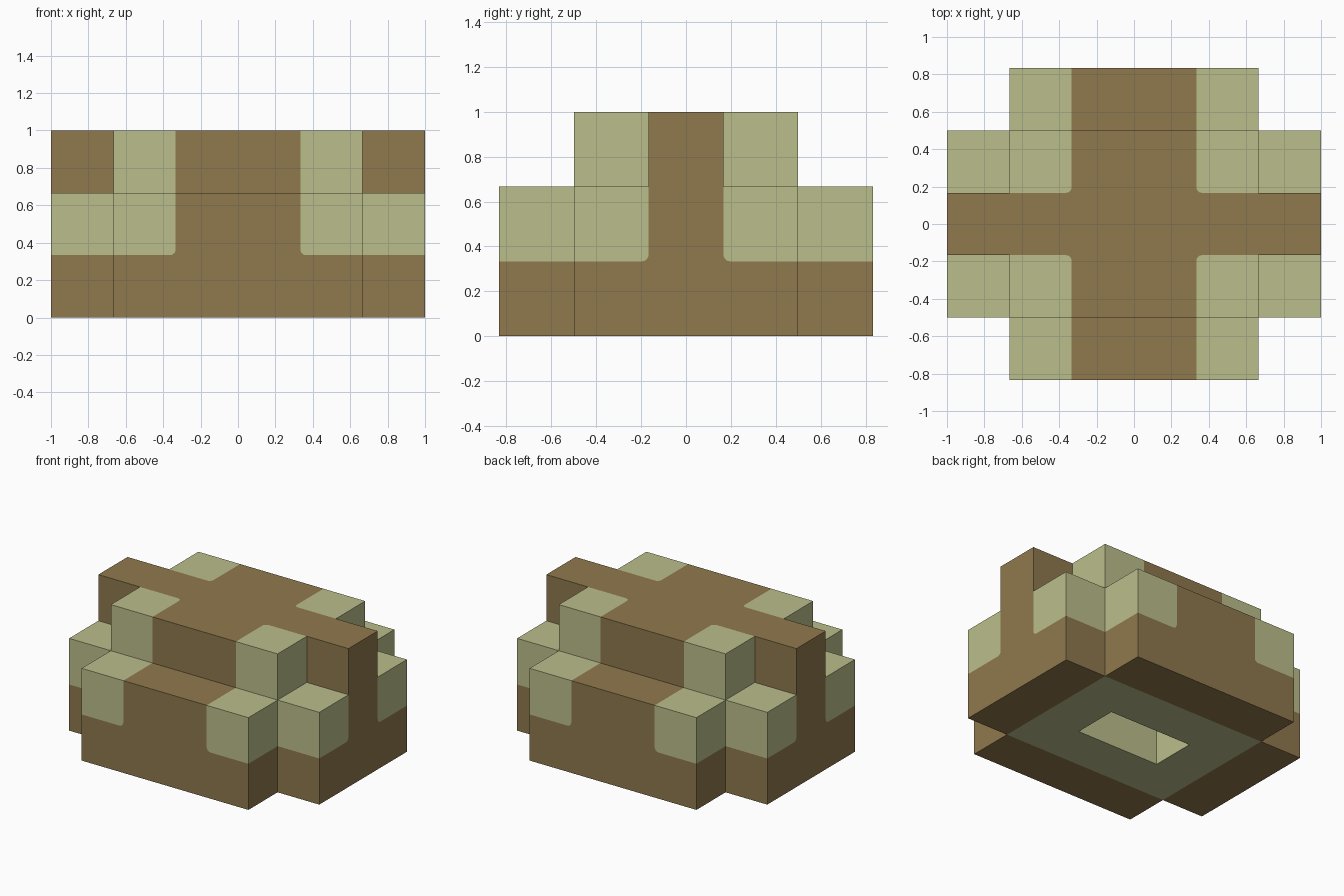
import bpy, bmesh, math
from itertools import product
from mathutils import Vector

cube = bpy.data.objects.get("Cube")
if cube:
    bpy.data.objects.remove(cube)

UNIT = 1 / 3          # edge of one block
ROUND = 0.03          # rounding of the pale patch corners
INNER = Vector((1 / 3, 1 / 6, 1 / 3))   # where the brown bands end on each axis


def material(name, color):
    m = bpy.data.materials.new(name)
    m.use_nodes = True
    m.diffuse_color = (*color, 1)
    m.node_tree.nodes["Principled BSDF"].inputs["Base Color"].default_value = (*color, 1)
    return m


BROWN, PALE = 0, 1
materials = [material("earth brown", (0.279, 0.192, 0.076)),
             material("pale olive", (0.497, 0.515, 0.258))]


def solid(cell):
    """Stepped block body with a hollow in the underside."""
    x, y, z = abs(cell[0]), abs(cell[1]), cell[2]
    if not (x < 3 and y < 3 and 0 < z < 3):
        return False
    if z < 1:
        return (x < 2 or y < 2) and not (x < 1 and y < 1)
    if z < 2:
        return x < 2 or y < 2
    return (x < 2 and y < 2) or y < 1


def near(a, b):
    return abs(a - b) < 1e-4


bm = bmesh.new()


def add_face(points, color):
    bm.faces.new([bm.verts.new(p) for p in points]).material_index = color


def add_patch(quad, axis):
    """Pale tile; the corner touching two brown bands is rounded off."""
    for i, c in enumerate(quad):
        if all(near(abs(c[a]), INNER[a]) for a in range(3) if a != axis):
            before, after, far = quad[i - 1], quad[(i + 1) % 4], quad[(i + 2) % 4]
            e1, e2 = (before - c).normalized(), (after - c).normalized()
            o = c + ROUND * (e1 + e2)
            angles = [math.pi / 2 * n / 4 for n in range(5)]
            arc = [o - ROUND * (e2 * math.cos(t) + e1 * math.sin(t)) for t in angles]
            add_face([before, *arc, after, far], PALE)
            add_face([c, *reversed(arc)], BROWN)
            return
    add_face(quad, PALE)


# Outer skin of the blocks, coloured by position
for i, j, k in product(range(-3, 3), range(-2, 3), range(3)):
    cell = Vector((i + 0.5, j, k + 0.5))
    if not solid(cell):
        continue
    for axis, sign in product(range(3), (-1, 1)):
        normal = Vector((0, 0, 0))
        normal[axis] = sign
        if solid(cell + normal):
            continue
        u, w = Vector((0, 0, 0)), Vector((0, 0, 0))
        u[(axis + 1) % 3] = w[(axis + 2) % 3] = 0.5
        mid = cell + normal / 2
        quad = [(mid + a * u + b * w) * UNIT for a, b in ((-1, -1), (1, -1), (1, 1), (-1, 1))]
        if sign < 0:
            quad.reverse()
        # core seen from below, including the hollow
        if mid.z < 1.1 and abs(mid.x) < 1.9 and abs(mid.y) < 1.4:
            add_face(quad, PALE)
        # upper corner blocks between the brown bands
        elif cell.z > 1 and abs(cell.x) > 1 and abs(cell.y) > 0.5:
            add_patch(quad, axis)
        else:
            add_face(quad, BROWN)

# Merge the tiles into large flat faces
bmesh.ops.remove_doubles(bm, verts=bm.verts[:], dist=1e-4)
bmesh.ops.dissolve_limit(bm, angle_limit=0.01, verts=bm.verts[:], edges=bm.edges[:],
                         delimit={'MATERIAL'})

mesh = bpy.data.meshes.new("stepped_body")
bm.to_mesh(mesh)
bm.free()
for m in materials:
    mesh.materials.append(m)
body = bpy.data.objects.new("stepped_body", mesh)
bpy.context.collection.objects.link(body)
